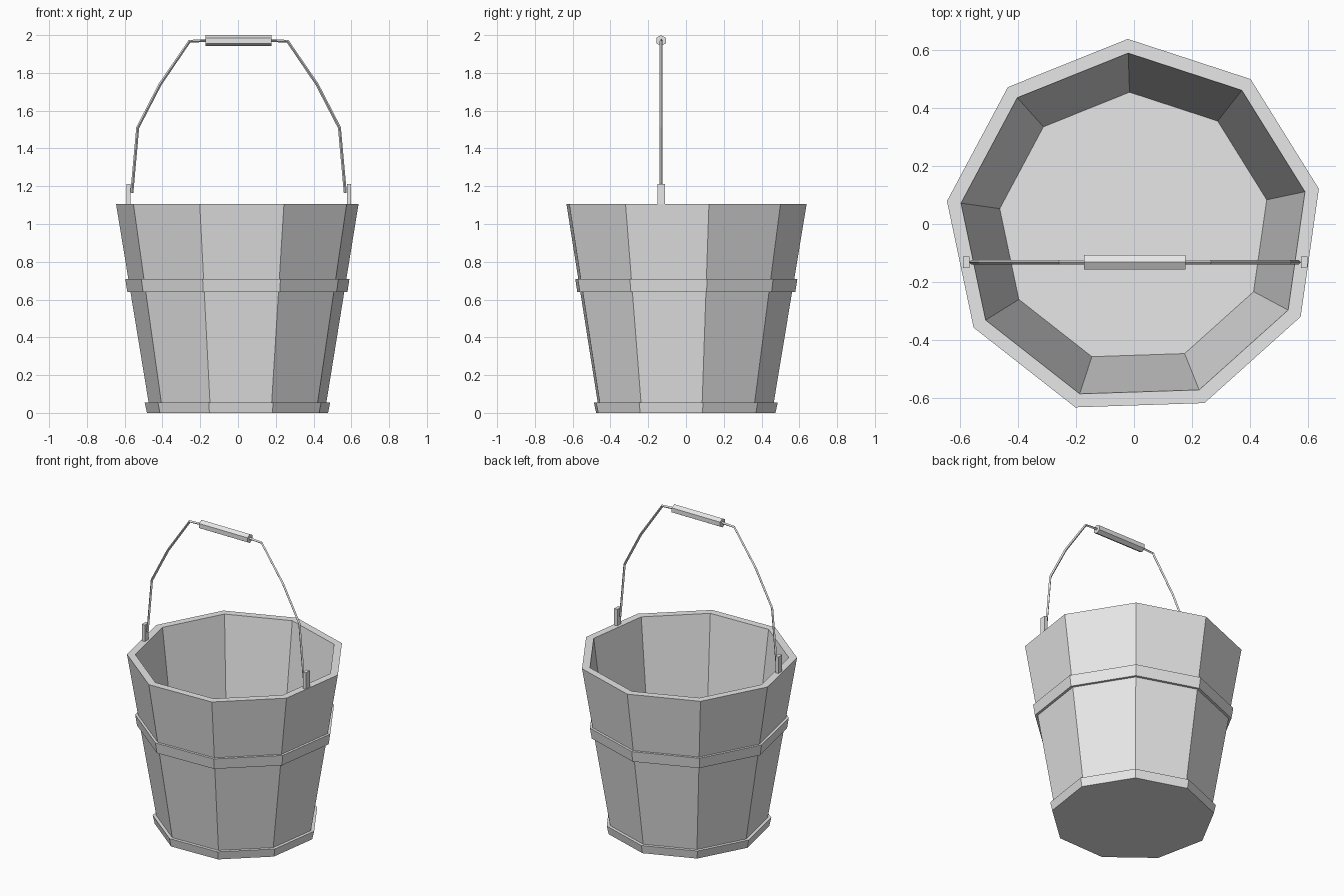
import bpy
import bmesh
from math import cos, sin, radians

cube = bpy.data.objects.get("Cube")
if cube:
    bpy.data.objects.remove(cube, do_unlink=True)

SIDES = 9
TURN = radians(91.9)
CENTRE_Y = -0.013
HANDLE_Y = -0.132

grey = bpy.data.materials.new("plain_grey")
grey.use_nodes = True
grey.diffuse_color = (0.8, 0.8, 0.8, 1)
grey.node_tree.nodes["Principled BSDF"].inputs["Base Color"].default_value = (0.8, 0.8, 0.8, 1)


def add_object(name, data):
    obj = bpy.data.objects.new(name, data)
    data.materials.append(grey)
    bpy.context.collection.objects.link(obj)
    return obj


def finish(name, bm):
    bmesh.ops.recalc_face_normals(bm, faces=bm.faces[:])
    mesh = bpy.data.meshes.new(name)
    bm.to_mesh(mesh)
    bm.free()
    return add_object(name, mesh)


def lathe(name, profile, closed):
    """Turn (radius, height) points into a nine-sided shell; open ends get capped."""
    bm = bmesh.new()
    rings = []
    for r, z in profile:
        angles = [TURN + radians(360) * i / SIDES for i in range(SIDES)]
        rings.append([bm.verts.new((r * cos(a), CENTRE_Y + r * sin(a), z)) for a in angles])
    pairs = list(zip(rings, rings[1:]))
    if closed:
        pairs.append((rings[-1], rings[0]))
    else:
        bm.faces.new(rings[0])
        bm.faces.new(rings[-1])
    for low, high in pairs:
        for i in range(SIDES):
            j = (i + 1) % SIDES
            bm.faces.new((low[i], low[j], high[j], high[i]))
    return finish(name, bm)


# Tapered bucket with hollow inside
lathe("bucket_body", [(0.469, 0), (0.652, 1.105), (0.603, 1.105), (0.468, 0.04)], False)

# Hoops around the body
lathe("lower_hoop", [(0.469, 0), (0.487, 0), (0.499, 0.055), (0.477, 0.055)], True)
lathe("middle_hoop", [(0.574, 0.64), (0.592, 0.64), (0.603, 0.71), (0.585, 0.71)], True)

# Upright brackets on the rim
for side, x in (("left", 0.587), ("right", -0.579)):
    bm = bmesh.new()
    bmesh.ops.create_cube(bm, size=1)
    bmesh.ops.scale(bm, vec=(0.022, 0.04, 0.115), verts=bm.verts)
    bmesh.ops.translate(bm, vec=(x, HANDLE_Y, 1.155), verts=bm.verts)
    finish(side + "_bracket", bm)

# Bent wire handle, mirrored from one half
half = [(0.565, 1.165), (0.534, 1.51), (0.415, 1.74), (0.26, 1.967), (0.17, 1.972)]
path = [(-x, z) for x, z in half] + half[::-1]
curve = bpy.data.curves.new("wire_handle", "CURVE")
curve.dimensions = "3D"
curve.bevel_depth = 0.008
curve.bevel_resolution = 0
curve.use_fill_caps = True
spline = curve.splines.new("POLY")
spline.points.add(len(path) - 1)
for point, (x, z) in zip(spline.points, path):
    point.co = (x + 0.003, HANDLE_Y, z, 1)
wire = add_object("wire_handle", curve)
bpy.ops.object.select_all(action="DESELECT")
wire.select_set(True)
bpy.context.view_layer.objects.active = wire
bpy.ops.object.convert(target="MESH")
for polygon in wire.data.polygons:
    polygon.use_smooth = False

# Six-sided grip
bm = bmesh.new()
bmesh.ops.create_cone(bm, cap_ends=True, segments=6, radius1=0.029, radius2=0.029, depth=0.35)
for v in bm.verts:
    x, y, z = v.co
    v.co = (z + 0.003, HANDLE_Y + x, 1.971 + y)
finish("grip", bm)
